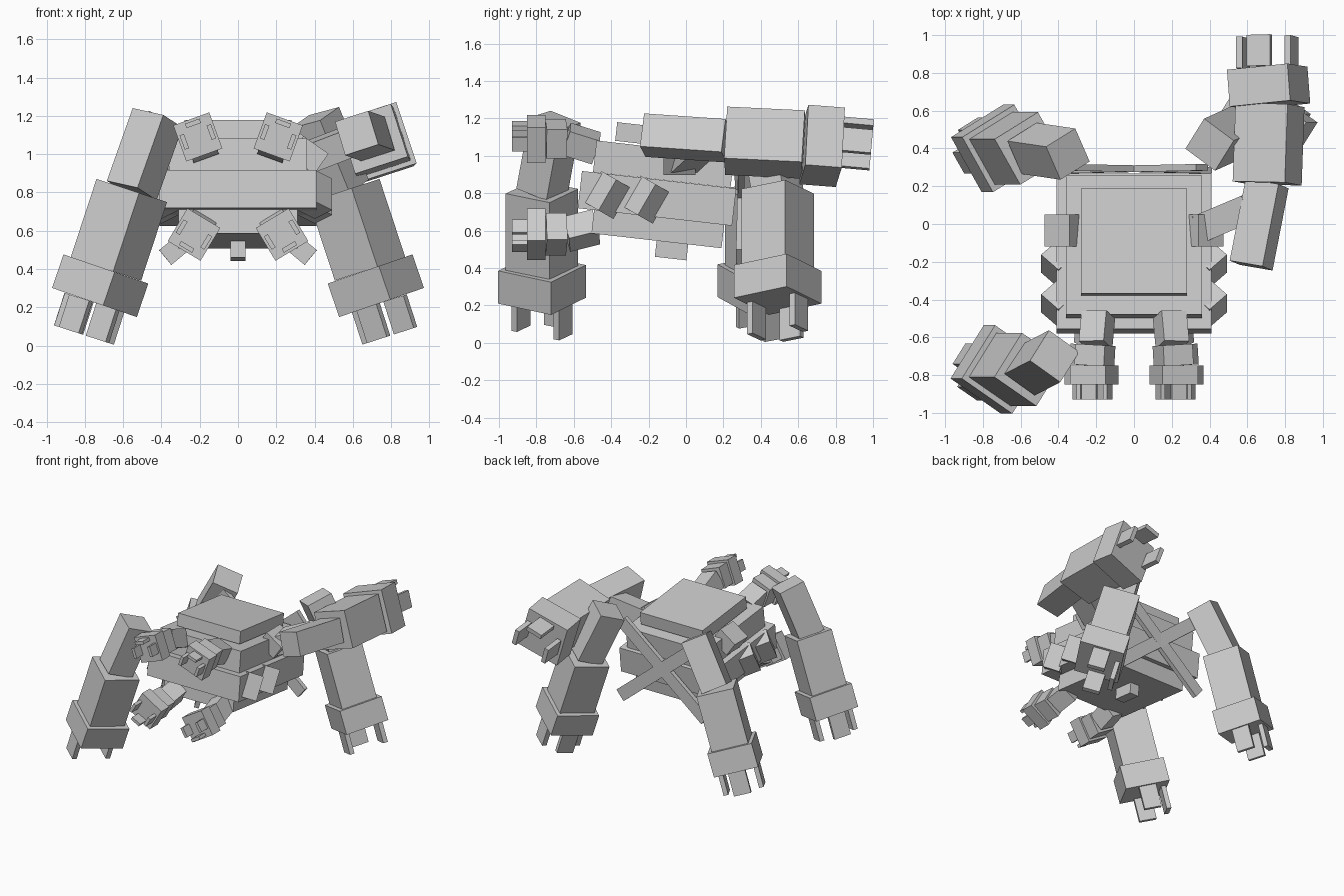
import bpy, math
from mathutils import Vector, Matrix

if "Cube" in bpy.data.objects:
    bpy.data.objects.remove(bpy.data.objects["Cube"])

grey = bpy.data.materials.new("plain grey")
grey.diffuse_color = (0.6, 0.6, 0.6, 1)
grey.use_nodes = True
grey.node_tree.nodes["Principled BSDF"].inputs["Base Color"].default_value = grey.diffuse_color


def cuboid(name, size, matrix):
    """A flat-sided box of the given size, placed by a matrix."""
    sx, sy, sz = (s / 2 for s in size)
    verts = [(x, y, z) for x in (-sx, sx) for y in (-sy, sy) for z in (-sz, sz)]
    faces = [(0, 1, 3, 2), (4, 6, 7, 5), (0, 4, 5, 1),
             (2, 3, 7, 6), (0, 2, 6, 4), (1, 5, 7, 3)]
    mesh = bpy.data.meshes.new(name)
    mesh.from_pydata(verts, [], faces)
    mesh.materials.append(grey)
    ob = bpy.data.objects.new(name, mesh)
    ob.matrix_world = matrix
    bpy.context.collection.objects.link(ob)
    return ob


def frame(a, b, hint):
    """Axes for a bar from a to b, whose first side faces the hint."""
    w = (b - a).normalized()
    u = (hint - w * hint.dot(w)).normalized()
    return u, w.cross(u), w


def bar(name, a, b, wide, thick, hint):
    a, b, hint = Vector(a), Vector(b), Vector(hint)
    u, v, w = frame(a, b, hint)
    m = Matrix((u, v, w)).transposed().to_4x4()
    m.translation = (a + b) / 2
    return cuboid(name, (thick, wide, (b - a).length), m)


def limb(name, pts, widths, hints, toe):
    """Upper, lower and foot boxes plus three toe plates."""
    pts = [Vector(p) for p in pts]
    for i, part in enumerate(("upper", "lower", "foot")):
        bar(f"{name}_{part}", pts[i], pts[i + 1], widths[i], widths[i], hints[i])
    toe_w, toe_t, off = toe
    u, v, w = frame(pts[3], pts[4], Vector(hints[2]))
    for i, side in enumerate((u, v, -v)):
        o = side * off
        bar(f"{name}_toe_{i + 1}", pts[3] + o, pts[4] + o, toe_w, toe_t, side)


# Body: stacked slabs, nose tipped up
PITCH = Matrix.Rotation(math.radians(-6.5), 4, 'X')


def slab(name, size, loc):
    cuboid(name, size, Matrix.Translation(loc) @ PITCH)


slab("main_hull", (0.82, 0.83, 0.2), (0, -0.155, 0.772))
slab("upper_hull", (0.72, 0.74, 0.17), (0, -0.12, 0.955))
slab("top_plate", (0.56, 0.56, 0.10), (0, -0.095, 1.098))
slab("lower_hull", (0.62, 0.70, 0.14), (0, -0.15, 0.615))
slab("belly_fin", (0.08, 0.17, 0.13), (0, -0.075, 0.515))

# Side shoulders and spikes
for s, side in ((-1, "left"), (1, "right")):
    cuboid(f"shoulder_{side}", (0.16, 0.17, 0.13),
           Matrix.Translation((s * 0.37, -0.035, 0.995)) @ Matrix.Rotation(s * math.radians(35), 4, 'Y'))
    for n, (y, z) in enumerate(((-0.42, 0.79), (-0.21, 0.765))):
        cuboid(f"spike_{side}_{n + 1}", (0.13, 0.13, 0.19),
               Matrix.Translation((s * 0.40, y, z)) @ Matrix.Rotation(math.radians(-30), 4, 'X')
               @ Matrix.Rotation(math.radians(45), 4, 'Z'))
    # Crossed braces on the back
    bar(f"back_brace_{side}", (s * 0.36, 0.30, 1.07), (-s * 0.38, 0.285, 0.46), 0.1, 0.035, (0, 1, 0))

# Standing legs: side, top of leg, foot y, direction of the middle toe
for name, s, top, y1, out in (
        ("front_left_leg", -1, (-0.42, -0.70, 1.19), -0.77, (-0.85, 0.53, 0)),
        ("back_left_leg", -1, (-0.35, 0.37, 1.155), 0.40, (-0.53, 0.85, 0)),
        ("back_right_leg", 1, (0.40, 0.42, 1.19), 0.49, (-0.85, 0.53, 0))):
    pts = [top, (s * 0.555, y1, 0.81), (s * 0.69, y1, 0.40),
           (s * 0.75, y1, 0.225), (s * 0.805, y1, 0.055)]
    limb(name, pts, (0.2, 0.28, 0.338), (out, out, out), (0.13, 0.035, 0.135))

# Raised leg pointing backwards, with its link to the body
up = (-0.31, 0, 0.95)
limb("raised_leg", [(0.62, -0.22, 1.11), (0.705, 0.215, 1.08), (0.72, 0.63, 1.06),
                    (0.705, 0.825, 1.045), (0.705, 0.99, 1.03)],
     (0.185, 0.29, 0.338), (up, up, up), (0.13, 0.035, 0.135))
bar("raised_leg_link", (0.36, -0.02, 0.98), (0.62, 0.09, 1.08), 0.15, 0.15, (0, 0, 1))

# Four small front arms
for level, x, z, roll, dz in (("upper", 0.21, 1.09, 20, -0.05), ("lower", 0.23, 0.58, 31, 0.04)):
    for s, side in ((-1, "left"), (1, "right")):
        r = math.radians(roll)
        sign = 1 if level == "upper" else -1
        hint = (s * math.sin(r), 0, sign * math.cos(r))
        pts = [(s * x * 0.9, -0.48, z + dz), (s * x * 0.97, -0.64, z), (s * x, -0.75, z),
               (s * x, -0.85, z), (s * x, -0.93, z)]
        limb(f"{level}_{side}_arm", pts, (0.14, 0.165, 0.2), (hint,) * 3, (0.08, 0.024, 0.075))
